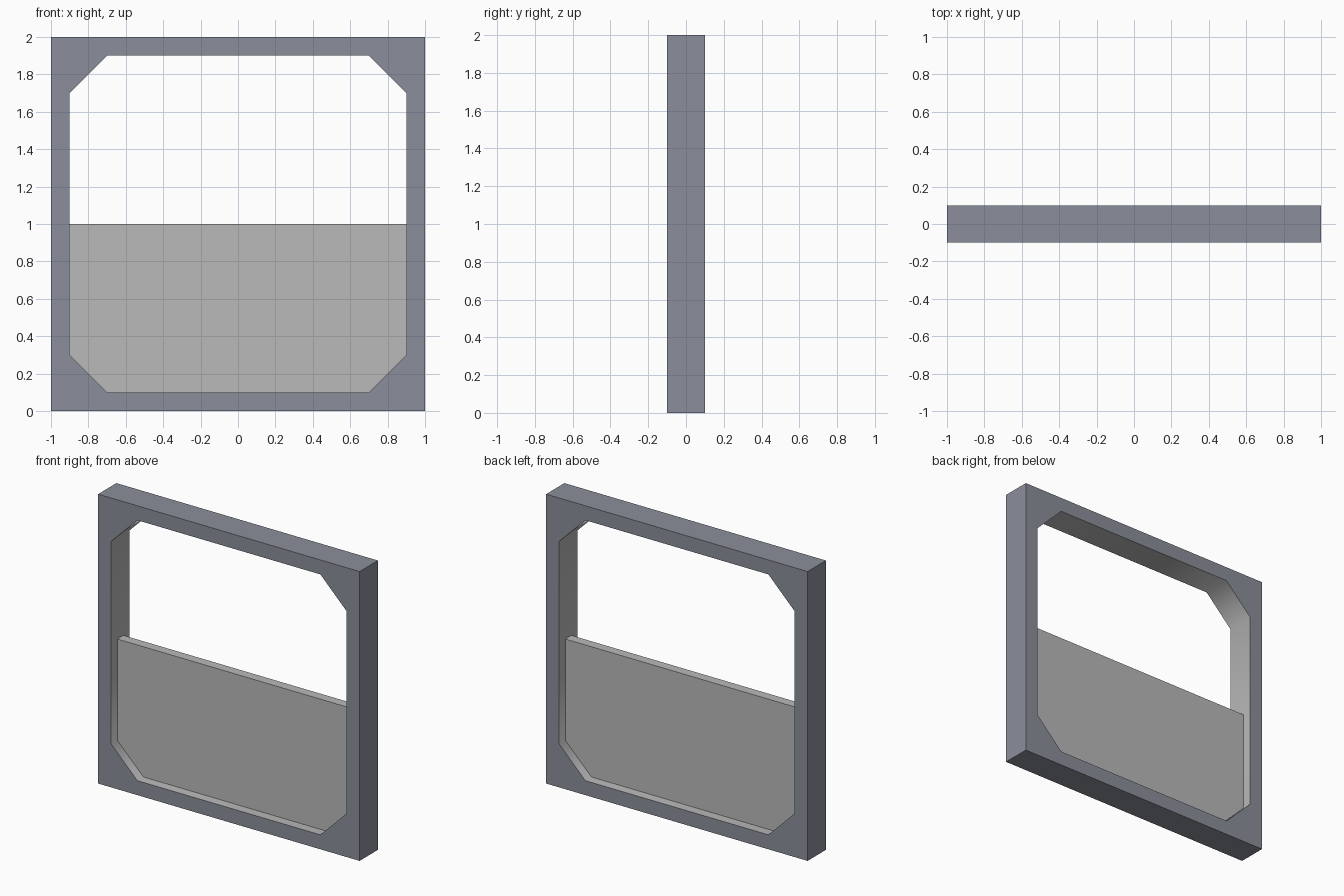
import bpy, bmesh, math

if "Cube" in bpy.data.objects:
    bpy.data.objects.remove(bpy.data.objects["Cube"])

def material(name, rgb):
    m = bpy.data.materials.new(name)
    m.diffuse_color = (*rgb, 1)
    m.use_nodes = True
    m.node_tree.nodes["Principled BSDF"].inputs["Base Color"].default_value = m.diffuse_color
    return m

blue_grey = material("blue grey", (0.258, 0.275, 0.328))
light_grey = material("light grey", (0.491, 0.491, 0.491))

# Octagonal opening outline (x, z), anticlockwise from the bottom edge
W, C = 0.9, 0.2
opening = [(-W + C, 1 - W), (W - C, 1 - W), (W, 1 - W + C), (W, 1 + W - C),
           (W - C, 1 + W), (-W + C, 1 + W), (-W, 1 + W - C), (-W, 1 - W + C)]
outer = [(-1, 0), (1, 0), (1, 2), (-1, 2)]

def finish(bm, name, mats):
    bmesh.ops.recalc_face_normals(bm, faces=bm.faces)
    me = bpy.data.meshes.new(name)
    bm.to_mesh(me)
    bm.free()
    for m in mats:
        me.materials.append(m)
    ob = bpy.data.objects.new(name, me)
    bpy.context.collection.objects.link(ob)
    return ob

def ring(bm, pts, y):
    return [bm.verts.new((x, y, z)) for x, z in pts]

def bridge(bm, a, b, mat=0):
    for i in range(len(a)):
        j = (i + 1) % len(a)
        bm.faces.new((a[i], a[j], b[j], b[i])).material_index = mat

# Square frame with chamfered opening; the opening's walls are light grey
bm = bmesh.new()
of, ob_ = ring(bm, outer, -0.1), ring(bm, outer, 0.1)
nf, nb = ring(bm, opening, -0.1), ring(bm, opening, 0.1)
for o, n in ((of, nf), (ob_, nb)):
    for k in range(4):
        a, b, c = 2 * k, 2 * k + 1, (2 * k + 2) % 8
        j = (k + 1) % 4
        bm.faces.new((o[k], o[j], n[b], n[a]))   # straight rail
        bm.faces.new((o[j], n[c], n[b]))         # corner gusset
bridge(bm, of, ob_)
bridge(bm, nf, nb, 1)
frame = finish(bm, "frame", [blue_grey, light_grey])
bpy.context.view_layer.objects.active = frame
frame.select_set(True)
bpy.ops.object.shade_smooth_by_angle(angle=math.radians(50))

# Half-height panel filling the lower part of the opening
T = 0.0333
lower = opening[:3] + [(W, 1.0), (-W, 1.0)] + opening[7:]
bm = bmesh.new()
pf, pb = ring(bm, lower, -T), ring(bm, lower, T)
bm.faces.new(pf)
bm.faces.new(pb)
bridge(bm, pf, pb)
finish(bm, "lower_panel", [light_grey])
